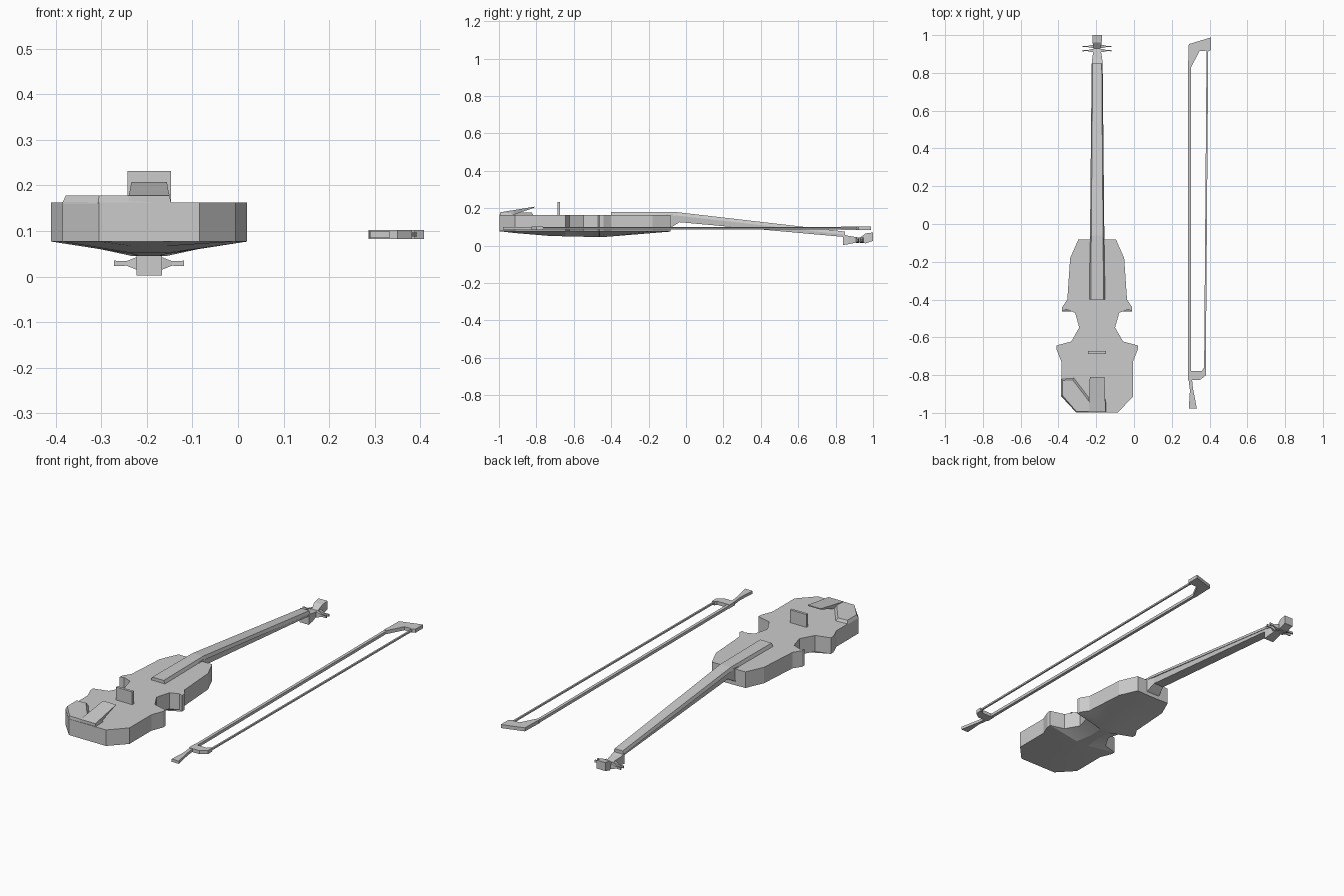
import bpy, bmesh

if "Cube" in bpy.data.objects:
    bpy.data.objects.remove(bpy.data.objects["Cube"])

CX = -0.195  # violin centreline


def finish(name, bm, angle=None):
    bmesh.ops.remove_doubles(bm, verts=bm.verts, dist=1e-5)
    bmesh.ops.recalc_face_normals(bm, faces=bm.faces)
    me = bpy.data.meshes.new(name)
    bm.to_mesh(me)
    bm.free()
    ob = bpy.data.objects.new(name, me)
    bpy.context.collection.objects.link(ob)
    if angle:
        bpy.ops.object.select_all(action='DESELECT')
        ob.select_set(True)
        bpy.context.view_layer.objects.active = ob
        bpy.ops.object.shade_smooth_by_angle(angle=angle)
    return ob


def bridge(bm, a, b):
    for i in range(len(a)):
        j = (i + 1) % len(a)
        bm.faces.new((a[i], a[j], b[j], b[i]))


def loft(name, rings):
    bm = bmesh.new()
    vs = [[bm.verts.new(p) for p in r] for r in rings]
    for a, b in zip(vs, vs[1:]):
        bridge(bm, a, b)
    bm.faces.new(vs[0])
    bm.faces.new(vs[-1])
    return finish(name, bm)


def plate(name, pts, z0, z1):
    return loft(name, [[(x, y, z) for x, y in pts] for z in (z0, z1)])


def beam(name, sections):
    # sections: y, top z, bottom z, top half width, bottom half width
    return loft(name, [[(CX - b, y, zb), (CX + b, y, zb), (CX + t, y, zt), (CX - t, y, zt)]
                       for y, zt, zb, t, b in sections])


# body: half outline (half width, y) from neck end to tail end
half = [(.10, -.083), (.143, -.18), (.158, -.40), (.185, -.44), (.185, -.462),
        (.165, -.452), (.117, -.47), (.095, -.548), (.137, -.622), (.215, -.643),
        (.215, -.665), (.19, -.727), (.19, -.913), (.11, -.998)]


def spine_z(y):
    pts = [(-1, .077), (-.79, .053), (-.45, .045), (-.083, .075)]
    for (y0, z0), (y1, z1) in zip(pts, pts[1:]):
        if y <= y1:
            return z0 + (z1 - z0) * (y - y0) / (y1 - y0)
    return .075


bm = bmesh.new()
outline = [(CX + w, y) for w, y in half] + [(CX - w, y) for w, y in reversed(half)]
low = [bm.verts.new((x, y, .077)) for x, y in outline]
top = [bm.verts.new((x, y, .163)) for x, y in outline]
bridge(bm, low, top)
bm.faces.new(top)
# arched back: each row runs side, inner, inner, side
n = len(half)
rows, last = [], 0
for i, (w, y) in enumerate(half):
    last = min(last - .002, y)
    inner = [bm.verts.new((CX + s * min(w * .25, .038), last, spine_z(last))) for s in (1, -1)]
    rows.append([low[i], *inner, low[2 * n - 1 - i]])
for a, b in zip(rows, rows[1:]):
    for k in range(3):
        bm.faces.new((a[k], a[k + 1], b[k + 1], b[k]))
bm.faces.new(rows[0])
bm.faces.new(rows[-1])
finish("violin_body", bm, .3)

# fingerboard and neck with flared heel
beam("fingerboard", [(-.40, .18, .162, .034, .042), (-.06, .18, .162, .031, .038),
                     (.85, .075, .058, .024, .029)])
beam("neck", [(-.11, .165, .08, .042, .045), (-.075, .168, .10, .038, .038),
              (-.035, .165, .125, .033, .030), (.85, .062, .046, .027, .024)])

# pegbox and scroll
beam("pegbox", [(.84, .06, .003, .028, .028), (.87, .052, .008, .027, .027),
                (.93, .042, .02, .018, .018), (.96, .065, .012, .024, .024),
                (1.0, .07, .025, .026, .026)])

# tuning pegs
for i, y in enumerate((.918, .94)):
    for s in (-1, 1):
        loft(f"peg_{i}_{'left' if s < 0 else 'right'}",
             [[(CX + s * x, y - r * .6, .029 - r), (CX + s * x, y + r * .6, .029 - r),
               (CX + s * x, y + r * .6, .029 + r), (CX + s * x, y - r * .6, .029 + r)]
              for x, r in ((.01, .014), (.03, .013), (.05, .005), (.077, .006))])

# bridge
plate("bridge", [(CX - .048, -.687), (CX + .048, -.687), (CX + .048, -.673), (CX - .048, -.673)],
      .16, .232)

# tailpiece rising toward the bridge
beam("tailpiece", [(-.995, .178, .162, .045, .045), (-.92, .19, .165, .042, .035),
                   (-.81, .208, .203, .039, .036)])

# chin rest
chin = [(-.386, -.82), (-.317, -.815), (-.233, -.925), (-.15, -.925),
        (-.147, -.995), (-.307, -.997), (-.386, -.912)]
chin_top = [(-.378, -.828), (-.325, -.825), (-.237, -.94), (-.155, -.94),
            (-.15, -.995), (-.305, -.993), (-.378, -.908)]
loft("chin_rest", [[(x, y, .161) for x, y in chin], [(x, y, .178) for x, y in chin_top]])

# bow: stick, tip, frog, grip and hair
plate("bow_stick", [(.286, .84), (.302, .84), (.302, -.80), (.286, -.80)], .085, .10)
plate("bow_tip", [(.286, .83), (.302, .83), (.347, .915), (.387, .918), (.387, .91),
                  (.408, .922), (.408, .988), (.290, .952)], .083, .102)
plate("bow_frog", [(.286, -.825), (.35, -.825), (.382, -.80), (.382, -.765), (.367, -.765),
                   (.36, -.778), (.302, -.778), (.286, -.778)], .083, .102)
plate("bow_grip", [(.286, -.80), (.305, -.80), (.312, -.87), (.333, -.978), (.290, -.978),
                   (.296, -.88)], .085, .10)
plate("bow_hair", [(.384, .92), (.393, .92), (.380, -.79), (.371, -.79)], .088, .097)
